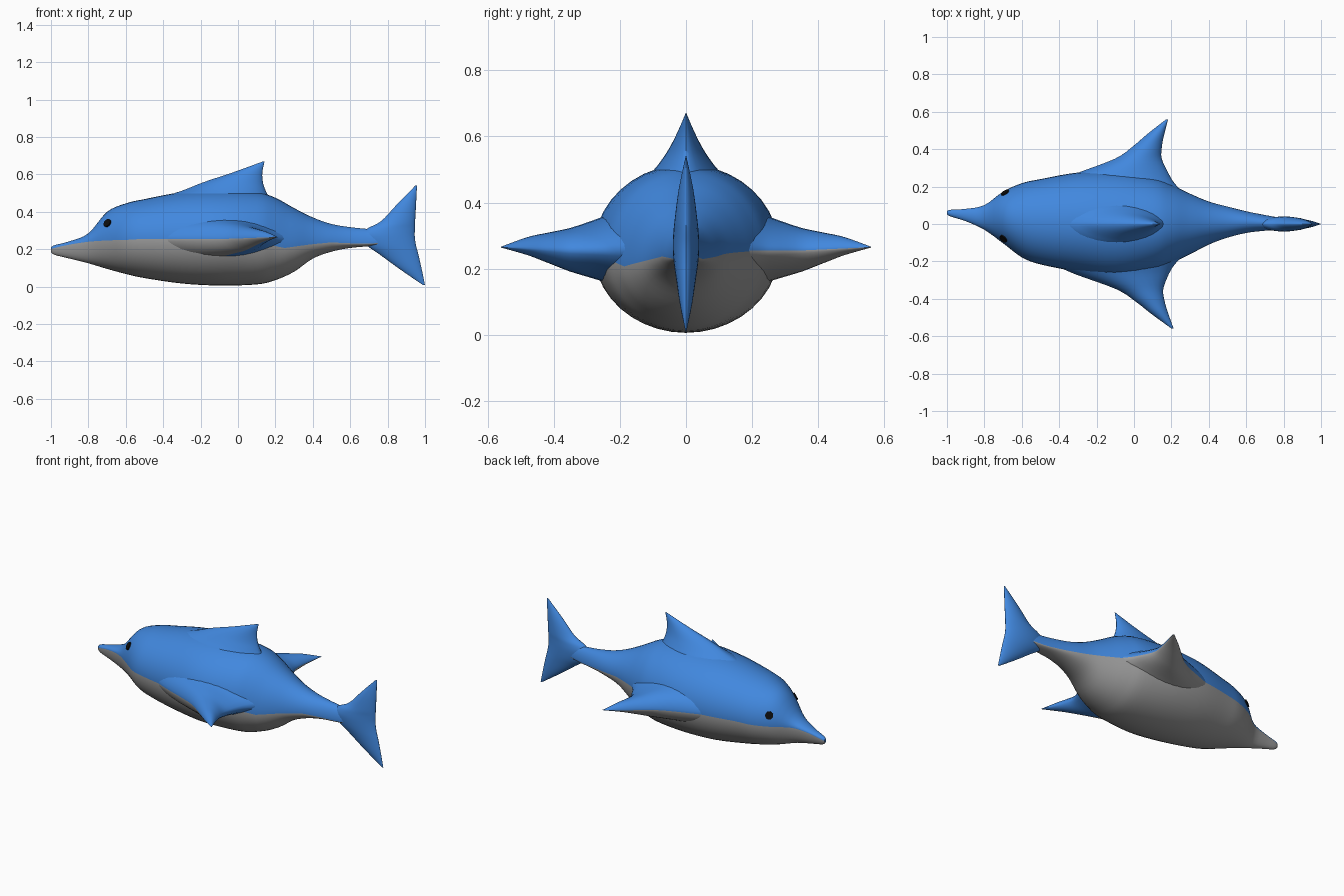
import bpy
import bmesh
from math import sin, cos, pi, copysign, radians
from mathutils import Vector
from mathutils.bvhtree import BVHTree

cube = bpy.data.objects.get("Cube")
if cube:
    bpy.data.objects.remove(cube)


def make_material(name, rgb):
    mat = bpy.data.materials.new(name)
    mat.use_nodes = True
    mat.diffuse_color = (*rgb, 1)
    node = next(n for n in mat.node_tree.nodes if n.type == 'BSDF_PRINCIPLED')
    node.inputs["Base Color"].default_value = (*rgb, 1)
    return mat


blue = make_material("ocean_blue", (0.053, 0.245, 0.73))
grey = make_material("belly_grey", (0.33, 0.33, 0.33))
black = make_material("eye_black", (0.004, 0.004, 0.004))


def refine(rows, steps=4):
    """Smoothly interpolate a short table of sections."""
    result = []
    for i in range(len(rows) - 1):
        a, b, c, d = (rows[max(0, min(len(rows) - 1, i + k))] for k in (-1, 0, 1, 2))
        for s in range(steps):
            t = s / steps
            result.append([q + 0.5 * t * (r - p + t * (2 * p - 5 * q + 4 * r - v
                                                       + t * (3 * (q - r) + v - p)))
                           for p, q, r, v in zip(a, b, c, d)])
    result.append(list(rows[-1]))
    return result


def finish(obj):
    bpy.ops.object.select_all(action='DESELECT')
    obj.select_set(True)
    bpy.context.view_layer.objects.active = obj
    bpy.ops.object.shade_smooth_by_angle(angle=radians(50))


def loft(name, rings, is_grey):
    """Skin closed rings; is_grey(j, n) picks the colour of each strip."""
    bm = bmesh.new()
    loops = [[bm.verts.new(p) for p in ring] for ring in rings]
    n = len(loops[0])
    for low, high in zip(loops, loops[1:]):
        for j in range(n):
            k = (j + 1) % n
            face = bm.faces.new((low[j], low[k], high[k], high[j]))
            face.material_index = int(is_grey(j, n))
    bm.faces.new(loops[0])
    bm.faces.new(loops[-1])
    bmesh.ops.recalc_face_normals(bm, faces=bm.faces)
    mesh = bpy.data.meshes.new(name)
    bm.to_mesh(mesh)
    bm.free()
    mesh.materials.append(blue)
    mesh.materials.append(grey)
    obj = bpy.data.objects.new(name, mesh)
    bpy.context.collection.objects.link(obj)
    finish(obj)
    return obj


# Body sections: x, bottom, colour line, top, half width, sideways offset
body_rows = [
    (-1.0, .185, .2, .21, .008, .06),
    (-.98, .17, .207, .222, .018, .058),
    (-.9, .15, .225, .243, .033, .048),
    (-.8, .125, .24, .285, .066, .035),
    (-.7, .095, .247, .4, .138, .035),
    (-.6, .068, .25, .445, .198, .02),
    (-.5, .046, .255, .468, .228, .012),
    (-.3, .017, .255, .505, .265, .01),
    (-.1, .006, .255, .515, .28, 0),
    (.1, .012, .255, .505, .25, 0),
    (.2, .035, .253, .475, .21, 0),
    (.3, .08, .25, .42, .162, 0),
    (.4, .15, .245, .37, .115, .005),
    (.5, .187, .237, .335, .083, .01),
    (.6, .207, .232, .318, .058, .01),
    (.7, .216, .23, .308, .042, .006),
    (.8, .225, .24, .3, .03, 0),
]


def body_ring(row, n=40):
    x, bottom, line, top, half, offset = row
    ring = []
    for j in range(n):
        t = 2 * pi * j / n
        # The colour line dips behind the right flipper
        dip = 0.045 * max(0, 1 - abs(x - .25) / .25) if cos(t) < 0 else 0
        mid = line - dip
        reach = top - mid if sin(t) > 0 else mid - bottom
        ring.append((x, offset + half * cos(t), mid + reach * sin(t)))
    return ring


body = loft("body", [body_ring(r) for r in refine(body_rows)],
            lambda j, n: j >= n // 2)


def fin_section(front, rear, up, down, n=28):
    """Lens-shaped section as (chord, thickness) pairs."""
    pts = []
    for j in range(n):
        t = 2 * pi * j / n
        s = sin(t)
        thick = (up if s > 0 else down) * copysign(abs(s) ** 1.25, s)
        pts.append((front + (rear - front) * (1 - cos(t)) / 2, thick))
    return pts


# Upright fins: height, front x, rear x, half thickness
dorsal_rows = [
    (.4, -.45, .22, .15),
    (.48, -.38, .165, .11),
    (.52, -.28, .145, .08),
    (.56, -.18, .133, .053),
    (.61, -.03, .13, .027),
    (.67, .135, .142, .001),
]
tail_rows = [
    (.008, .99, 1.0, .001),
    (.09, .87, .983, .018),
    (.17, .76, .965, .03),
    (.22, .69, .952, .037),
    (.27, .66, .945, .04),
    (.31, .69, .946, .038),
    (.35, .765, .947, .034),
    (.44, .85, .952, .022),
    (.54, .948, .957, .001),
]
for name, rows in (("dorsal_fin", dorsal_rows), ("tail_fin", tail_rows)):
    rings = [[(x, y, z) for x, y in fin_section(front, rear, half, half)]
             for z, front, rear, half in refine(rows)]
    loft(name, rings, lambda j, n: False)

# Flippers: distance out, front x, rear x, thickness above and below the line
flipper_rows = [
    (.16, -.5, .27, .13, .12),
    (.22, -.42, .215, .115, .105),
    (.27, -.31, .185, .095, .088),
    (.35, -.1, .148, .068, .064),
    (.42, 0, .15, .05, .04),
    (.48, .07, .162, .034, .02),
    (.56, .172, .182, .001, .001),
]
for name, side in (("left_flipper", 1), ("right_flipper", -1)):
    rings = []
    for out, front, rear, up, down in refine(flipper_rows):
        sweep = 0.03 * max(0, (out - .27) / .29) if side < 0 else 0
        line = .255 + 0.01 * max(0, (out - .35) / .21)
        rings.append([(x + sweep, side * out, line + h)
                      for x, h in fin_section(front, rear, up, down)])
    # The rear underside of the right flipper stays blue
    loft(name, rings, lambda j, n, s=side: j >= n // 2 and (s > 0 or j >= n * 0.72))

# Eyes: thin discs laid on the skin
tree = BVHTree.FromObject(body, bpy.context.evaluated_depsgraph_get())
for name, y, z in (("left_eye", .16, .31), ("right_eye", -.065, .33)):
    spot, normal, _, _ = tree.find_nearest(Vector((-.685, y, z)))
    bpy.ops.mesh.primitive_cylinder_add(
        vertices=16, radius=.023, depth=.009, location=spot + normal * .002,
        rotation=normal.to_track_quat('Z', 'Y').to_euler())
    eye = bpy.context.object
    eye.name = name
    eye.data.materials.append(black)
    finish(eye)
